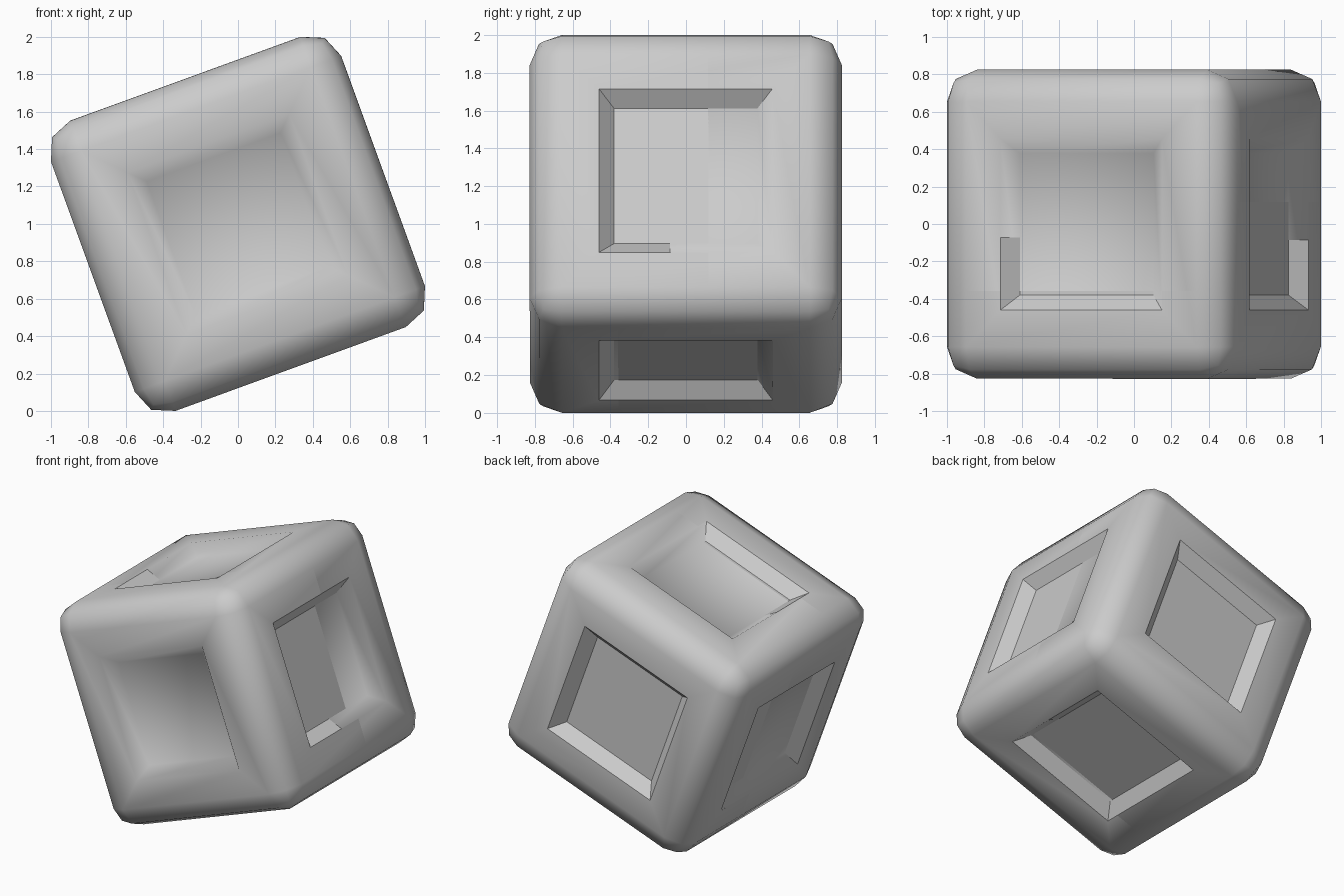
import bpy, bmesh, math
from mathutils import Matrix, Vector

if "Cube" in bpy.data.objects:
    bpy.data.objects.remove(bpy.data.objects["Cube"], do_unlink=True)

HALF, ROUND, OPENING, FLOOR, DEPTH = 0.825, 0.17, 0.46, 0.38, 0.085
TILT = Matrix.Translation((0, 0, 1)) @ Matrix.Rotation(math.radians(-20), 4, "Y")

grey = bpy.data.materials.new("plain_grey")
grey.use_nodes = True
grey.diffuse_color = (0.6, 0.6, 0.6, 1)
grey.node_tree.nodes["Principled BSDF"].inputs["Base Color"].default_value = grey.diffuse_color


def recessed_cube(name, sharp_recess, placement):
    """Rounded cube with a sloping square recess in each face."""
    bm = bmesh.new()
    bmesh.ops.create_cube(bm, size=2 * HALF)
    bmesh.ops.bevel(bm, geom=bm.edges[:], offset=ROUND, segments=2,
                    profile=0.5, affect="EDGES")
    # The six large flat sides
    bm.normal_update()
    sides = [f for f in bm.faces if max(abs(c) for c in f.normal) > 0.999]
    bmesh.ops.inset_individual(bm, faces=sides, thickness=HALF - ROUND - OPENING,
                               use_even_offset=True)
    walls = bmesh.ops.inset_individual(bm, faces=sides, thickness=OPENING - FLOOR,
                                       use_even_offset=True)["faces"]
    for f in sides:
        bmesh.ops.translate(bm, verts=f.verts[:], vec=-DEPTH * f.normal)
    # Smooth everywhere, crisp round the recess walls if asked
    for f in bm.faces:
        f.smooth = True
    if sharp_recess:
        for f in walls:
            for e in f.edges:
                e.smooth = False
    bm.normal_update()
    mesh = bpy.data.meshes.new(name)
    bm.to_mesh(mesh)
    bm.free()
    mesh.materials.append(grey)
    obj = bpy.data.objects.new(name, mesh)
    obj.matrix_world = placement
    bpy.context.collection.objects.link(obj)
    return obj


# Crisp cube, and a soft-shaded skin that almost coincides with it
recessed_cube("crisp_cube", True, TILT)
k = 0.001
axis = Vector((0.7, 0, -1))
skew = Matrix.Translation(k * Vector((-0.12, -1.8, 0.25))) @ \
    Matrix.Rotation(k * axis.length, 4, axis)
recessed_cube("soft_skin", False, TILT @ skew)
